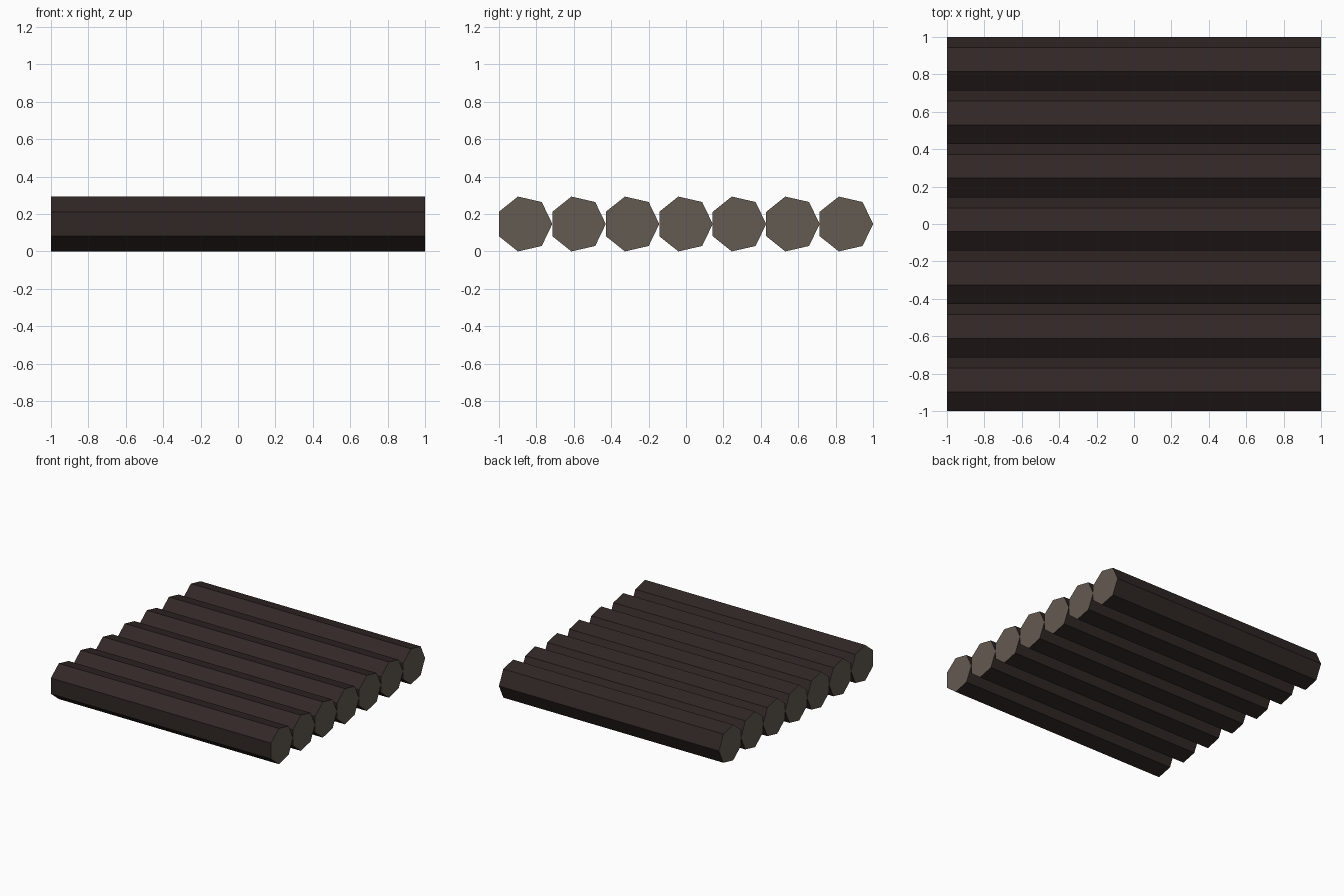
import bpy, bmesh, math

if "Cube" in bpy.data.objects:
    bpy.data.objects.remove(bpy.data.objects["Cube"])

COUNT, SIDES, LENGTH = 7, 7, 2.0
PITCH = 2.0 / COUNT
FLAT = math.cos(math.pi / SIDES)          # distance ratio from centre to a flat side
R = PITCH / (1 + FLAT)
HALF_H = max(R * math.sin(2 * math.pi * i / SIDES) for i in range(SIDES))


def material(name, rgb):
    m = bpy.data.materials.new(name)
    m.diffuse_color = (*rgb, 1)
    m.use_nodes = True
    m.node_tree.nodes["Principled BSDF"].inputs["Base Color"].default_value = m.diffuse_color
    return m


bark = material("dark_bark", (0.031, 0.0205, 0.0195))
cut_wood = material("cut_wood", (0.127, 0.104, 0.082))


def make_log(index):
    """Seven-sided log along x, with a ridge towards +y and a flat towards -y."""
    bm = bmesh.new()
    rings = []
    for x in (-LENGTH / 2, LENGTH / 2):
        ring = []
        for i in range(SIDES):
            a = 2 * math.pi * i / SIDES
            ring.append(bm.verts.new((x, R * math.cos(a), R * math.sin(a))))
        rings.append(ring)
    left, right = rings
    # bark sides
    for i in range(SIDES):
        j = (i + 1) % SIDES
        bm.faces.new((left[i], right[i], right[j], left[j]))
    # sawn ends
    for ring in rings:
        bm.faces.new(ring).material_index = 1
    bmesh.ops.recalc_face_normals(bm, faces=bm.faces)
    mesh = bpy.data.meshes.new("log")
    bm.to_mesh(mesh)
    bm.free()
    mesh.materials.append(bark)
    mesh.materials.append(cut_wood)
    obj = bpy.data.objects.new(f"log_{index + 1}", mesh)
    obj.location = (0, -1 + index * PITCH + R * FLAT, HALF_H)
    bpy.context.collection.objects.link(obj)


# row of logs forming the platform
for n in range(COUNT):
    make_log(n)
